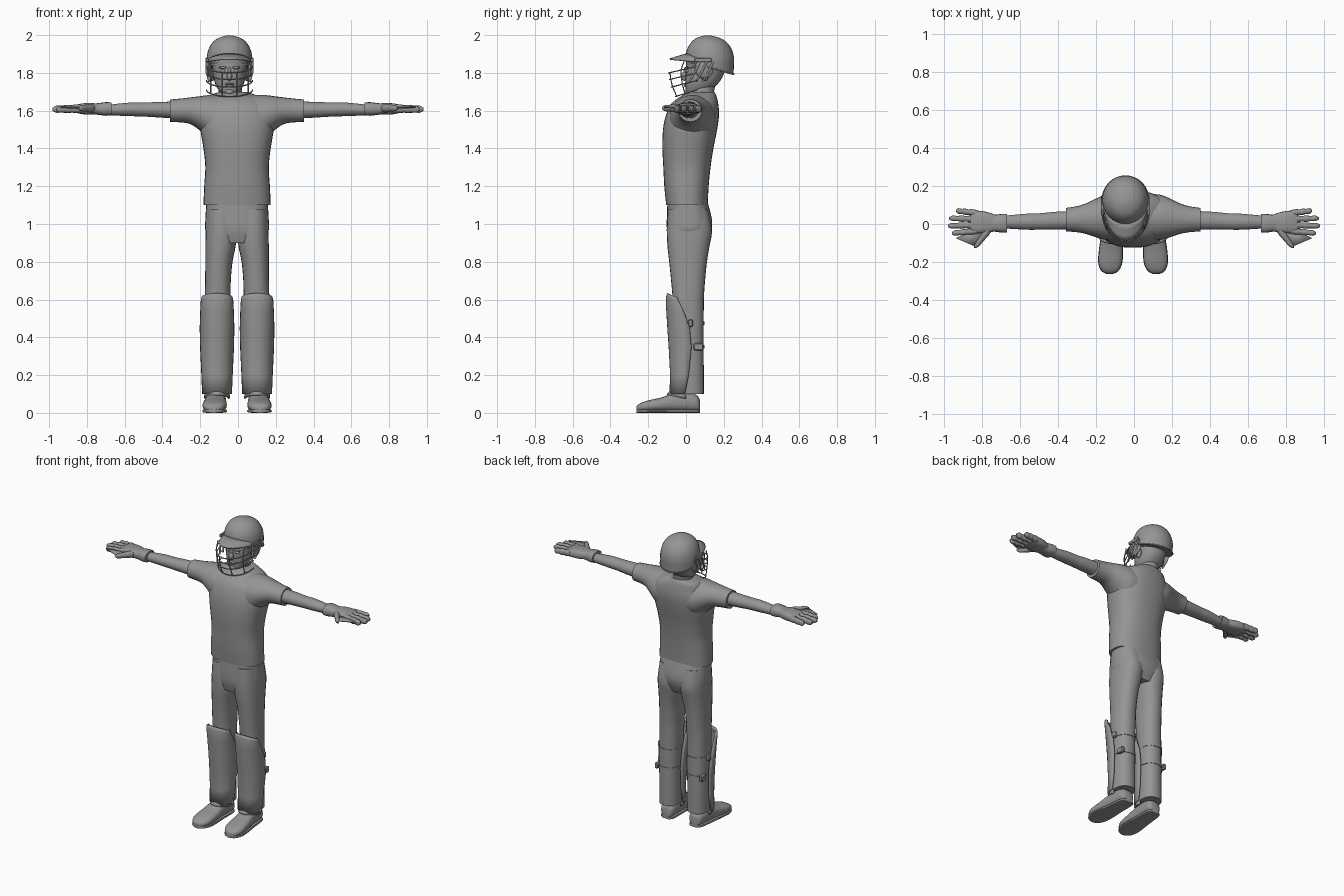
import bpy, bmesh, math
from mathutils import Vector

cube = bpy.data.objects.get("Cube")
if cube:
    bpy.data.objects.remove(cube, do_unlink=True)

grey = bpy.data.materials.new("plain grey")
grey.use_nodes = True
grey.diffuse_color = (0.3, 0.3, 0.3, 1)
grey.node_tree.nodes["Principled BSDF"].inputs["Base Color"].default_value = (0.3, 0.3, 0.3, 1)

MID = -0.005      # body centre line
HEAD = -0.045     # head centre line
SIDES = (("left", 1), ("right", -1))


def finish(name, bm, angle=40):
    bmesh.ops.recalc_face_normals(bm, faces=bm.faces)
    mesh = bpy.data.meshes.new(name)
    bm.to_mesh(mesh)
    bm.free()
    mesh.materials.append(grey)
    mesh.shade_smooth()
    mesh.set_sharp_from_angle(angle=math.radians(angle))
    obj = bpy.data.objects.new(name, mesh)
    bpy.context.collection.objects.link(obj)
    return obj


def resample(rings, steps):
    """Smooth the ring list with a Catmull-Rom spline."""
    out = []
    for i in range(len(rings) - 1):
        p = [rings[max(i - 1, 0)], rings[i], rings[i + 1], rings[min(i + 2, len(rings) - 1)]]
        for k in range(steps):
            t = k / steps
            out.append([b + 0.5 * t * (c - a + t * (2 * a - 5 * b + 4 * c - d + t * (3 * (b - c) + d - a)))
                        for a, b, c, d in zip(*p)])
    return out + [rings[-1]]


def loft(name, rings, axis="z", n=24, power=2.0, steps=3, tilt=0):
    """Skin rings of (position, centre u, centre v, radius u, radius v)."""
    bm = bmesh.new()
    loops = []
    rings = resample(rings, steps)
    for r, (t, cu, cv, ru, rv) in enumerate(rings):
        loop = []
        for i in range(n):
            a = math.tau * i / n
            c, s = math.cos(a), math.sin(a)
            u = cu + ru * math.copysign(abs(c) ** (2 / power), c)
            v = cv + rv * math.copysign(abs(s) ** (2 / power), s)
            w = t + (tilt * s if r == 0 else 0)
            loop.append(bm.verts.new({"z": (u, v, w), "x": (w, u, v), "y": (u, w, v)}[axis]))
        loops.append(loop)
    for a, b in zip(loops, loops[1:]):
        for i in range(n):
            j = (i + 1) % n
            bm.faces.new((a[i], a[j], b[j], b[i]))
    bm.faces.new(loops[0])
    bm.faces.new(loops[-1])
    return finish(name, bm)


def sheet(name, rows, thickness):
    """Skin open rows of points and thicken them."""
    bm = bmesh.new()
    grid = [[bm.verts.new(p) for p in row] for row in rows]
    for a, b in zip(grid, grid[1:]):
        for i in range(len(a) - 1):
            bm.faces.new((a[i], a[i + 1], b[i + 1], b[i]))
    obj = finish(name, bm)
    mod = obj.modifiers.new("thickness", "SOLIDIFY")
    mod.thickness, mod.offset = thickness, 0
    return obj


def ball(name, centre, radii):
    bm = bmesh.new()
    bmesh.ops.create_uvsphere(bm, u_segments=14, v_segments=8, radius=1)
    for v in bm.verts:
        v.co = Vector(centre) + Vector(c * r for c, r in zip(v.co, radii))
    return finish(name, bm)


def block(name, centre, size):
    bm = bmesh.new()
    bmesh.ops.create_cube(bm, size=1)
    for v in bm.verts:
        v.co = Vector(centre) + Vector(c * s for c, s in zip(v.co, size))
    bmesh.ops.bevel(bm, geom=bm.edges[:], offset=min(size) * 0.2, segments=1, affect="EDGES")
    return finish(name, bm)


def bar(name, points, radius, cyclic=False):
    curve = bpy.data.curves.new(name, "CURVE")
    curve.dimensions = "3D"
    curve.bevel_depth, curve.bevel_resolution, curve.use_fill_caps = radius, 1, True
    line = curve.splines.new("POLY")
    line.points.add(len(points) - 1)
    for p, co in zip(line.points, points):
        p.co = (*co, 1)
    line.use_cyclic_u = cyclic
    curve.materials.append(grey)
    obj = bpy.data.objects.new(name, curve)
    bpy.context.collection.objects.link(obj)


# Shirt, from (height, half width, front, back)
body = [(1.10, .178, -.105, .115), (1.2, .174, -.115, .12), (1.3, .168, -.12, .13),
        (1.4, .178, -.125, .145), (1.5, .194, -.122, .165), (1.58, .195, -.105, .175),
        (1.64, .172, -.075, .17), (1.68, .125, -.02, .16), (1.70, .07, .015, .15)]
loft("shirt", [(z, MID - (.02 if z > 1.67 else 0), (f + b) / 2, w, (b - f) / 2)
               for z, w, f, b in body], n=32, power=2.4)

# Trouser seat
loft("trouser_seat", [(.90, MID, .01, .12, .095), (.96, MID, .016, .166, .116), (1.02, MID, .018, .168, .12),
                      (1.12, MID, .008, .162, .106)], n=32, power=2.5)

for side, s in SIDES:
    # Sleeve and arm
    loft(side + "_sleeve", [(MID + s * x, y, z, ry, rz) for x, y, z, ry, rz in (
        (.05, .035, 1.555, .125, .125), (.14, .035, 1.565, .12, .118), (.2, .032, 1.587, .1, .089),
        (.25, .028, 1.6, .08, .07), (.3, .025, 1.601, .068, .063), (.355, .023, 1.6, .062, .059))], "x")
    loft(side + "_arm", [(s * x, y, z, ry, rz) for x, y, z, ry, rz in (
        (.3, .02, 1.603, .05, .046), (.42, .017, 1.605, .047, .041), (.5, .013, 1.606, .043, .037),
        (.57, .012, 1.607, .042, .036), (.7, .01, 1.603, .032, .027))], "x")

    # Glove
    loft(side + "_glove_cuff", [(s * x, .004, 1.609, ry, rz) for x, ry, rz in (
        (.67, .05, .034), (.7, .049, .036), (.74, .044, .031), (.765, .046, .028))], "x", 16, 2.6)
    loft(side + "_glove_palm", [(s * x, y, 1.61, ry, rz) for x, y, ry, rz in (
        (.73, .005, .043, .024), (.77, .008, .054, .03), (.82, .01, .06, .029), (.862, .01, .058, .02))],
        "x", 20, 3)
    for name, y, tip in (("little", .058, .94), ("ring", .026, .975), ("middle", -.006, .982), ("index", -.037, .96)):
        length = tip - .83
        loft(f"{side}_{name}_finger", [(s * (.83 + length * k), y + (y - .01) * .25 * k, 1.611 - .004 * k, r, r * 1.25)
             for k, r in ((0, .016), (.25, .0175), (.38, .0145), (.55, .017), (.7, .0135), (.88, .015), (1, .006))],
             "x", 12, 2.4, 2)
    loft(side + "_thumb", [(y, s * x, 1.613, r, r) for y, x, r in (
        (-.015, .765, .022), (-.055, .785, .022), (-.09, .812, .018), (-.115, .83, .015), (-.126, .837, .006))],
        "y", 12)
    sheet(side + "_thumb_web", [[(s * .79, -.04, 1.613), (s * .835, -.12, 1.618)],
                                [(s * .87, -.04, 1.613), (s * .94, -.075, 1.618)]], .006)

    # Trouser leg
    leg = MID + s * .106
    loft(side + "_trouser_leg", [(z, MID + s * x, y, rx, ry) for z, x, y, rx, ry in (
        (.1, .106, .015, .066, .08), (.25, .106, .014, .066, .08), (.4, .106, .013, .067, .08),
        (.6, .103, .012, .068, .083), (.7, .101, .011, .068, .09), (.8, .096, .011, .072, .1),
        (.88, .088, .013, .08, .111), (.97, .083, .018, .083, .12), (1.08, .08, .01, .08, .106))], power=2.3)

    # Leg pad, from (height, half width, front, side edge, drop at the edge)
    rows = []
    for z, w, front, edge, drop in ((.632, .076, -.094, -.045, .02), (.615, .08, -.1, -.04, .02),
                                    (.55, .083, -.099, -.012, .01), (.45, .086, -.093, .02, 0),
                                    (.35, .084, -.086, .03, 0), (.2, .077, -.078, .015, 0), (.1, .073, -.082, -.005, 0)):
        rows.append([(leg + w * math.sin(a), edge - (edge - front) * math.cos(a) ** .8, z - drop * (1 - math.cos(a)))
                     for a in (math.pi * (k / 16 - .5) * .999 for k in range(17))])
    sheet(side + "_leg_pad", rows, .012)
    sheet(side + "_pad_instep_flap", [[(leg + w * math.sin(a), .0 - d * math.cos(a), z + .02 * math.cos(a))
          for a in (math.pi * (k / 10 - .5) for k in range(11))]
          for w, d, z in ((.062, .075, .1), (.064, .1, .075))], .01)

    # Pad straps and buckles
    for label, z, y, depth in (("calf", .35, .066, .05), ("knee", .475, .024, .024)):
        loft(f"{side}_{label}_strap", [(z - .01, leg, .014, .07, .083), (z + .01, leg, .014, .07, .083)],
             power=2.3, steps=1)
        block(f"{side}_{label}_buckle", (leg + s * (.062 if label == "calf" else .077), y, z), (.024, depth, .038))

    # Shoe and sole
    shoe = [(.073, .03, .07), (.055, .046, .095), (0, .052, .11), (-.06, .055, .105), (-.13, .062, .082),
            (-.2, .063, .066), (-.245, .046, .05), (-.262, .018, .034)]
    loft(side + "_shoe", [(y, leg + s * (.004 - y * .05), (h + .008) / 2, w, (h - .008) / 2)
                          for y, w, h in shoe], "y", 20, 2.6)
    loft(side + "_sole", [(y * 1.005, leg + s * (.004 - y * .05), .01, w * 1.02, .01)
                          for y, w, h in shoe], "y", 16, 4)

# Neck and head
loft("neck", [(1.65, -.03, .085, .075, .072), (1.7, -.04, .085, .062, .063), (1.8, HEAD, .1, .062, .075)])
loft("head", [(z, HEAD, y, rx, ry) for z, y, rx, ry in (
    (1.685, .045, .028, .04), (1.7, .055, .05, .055), (1.73, .077, .071, .079), (1.77, .093, .083, .096),
    (1.82, .103, .09, .105), (1.88, .11, .1, .108))], power=2.2)
ball("nose", (HEAD, -.008, 1.782), (.015, .02, .024))
ball("nose_bridge", (HEAD, -.001, 1.807), (.009, .012, .026))
ball("upper_lip", (HEAD, -.002, 1.742), (.026, .012, .006))
ball("lower_lip", (HEAD, .002, 1.731), (.022, .012, .007))
ball("chin", (HEAD, .012, 1.7), (.025, .02, .018))

# Helmet shell, rim and peak
loft("helmet_shell", [(z, HEAD, y, rx, ry) for z, y, rx, ry in (
    (1.825, .128, .121, .124), (1.87, .127, .122, .128), (1.92, .124, .113, .12), (1.96, .122, .091, .096),
    (1.985, .118, .058, .062), (1.999, .115, .012, .012))], n=32, tilt=-.035)
ring = [math.tau * k / 32 for k in range(32)]
bar("helmet_rim", [(HEAD + .121 * math.cos(a), .128 + .124 * math.sin(a), 1.828 - .035 * math.sin(a))
                   for a in ring], .005, True)
arc = [math.radians(-85 + 10 * k) for k in range(18)]
sheet("helmet_peak", [[(HEAD + (.12 - .006 * k) * math.sin(a), .125 - (.122 + .09 * k) * math.cos(a),
                        1.85 + (.05 - .027 * k) * math.cos(a)) for a in arc] for k in (0, .35, .7, 1)], .008)


# Face guard
def guard(angle, z, front):
    c = math.cos(angle)
    return (HEAD + .122 * math.sin(angle), .06 - (.06 - front) * c, z + .035 * (1 - c))


levels = [(1.8, -.092), (1.765, -.088), (1.725, -.078), (1.675, -.055)]
for i, (z, front) in enumerate(levels):
    bar(f"guard_bar_{i}", [guard(math.radians(-90 + 10 * k), z, front) for k in range(19)], .0035)
for label, s in SIDES:
    for i, deg in enumerate((18, 55)):
        a = math.radians(s * deg)
        upright = [guard(a, z, f) for z, f in levels]
        if i:
            upright.insert(0, guard(a, 1.85, -.06))
        bar(f"{label}_guard_upright_{i}", upright, .0035)
    eye = HEAD + s * .034
    ball(label + "_eye", (eye, .009, 1.81), (.014, .012, .009))
    ball(label + "_brow", (eye, .006, 1.828), (.024, .011, .007))
    ball(label + "_ear", (HEAD + s * .09, .1, 1.79), (.012, .022, .034))
    # Ear guard and straps
    ball(label + "_ear_guard", (HEAD + s * .112, .095, 1.82), (.012, .05, .05))
    for i, y in enumerate((.04, .075, .11)):
        bar(f"{label}_helmet_strap_{i}", [(HEAD + s * .122, y + .035, 1.86), (HEAD + s * .122, y + .01, 1.81),
                                          (HEAD + s * .108, y - .02, 1.755)], .006)
    block(label + "_helmet_clip", (HEAD + s * .12, .09, 1.868), (.016, .09, .022))
